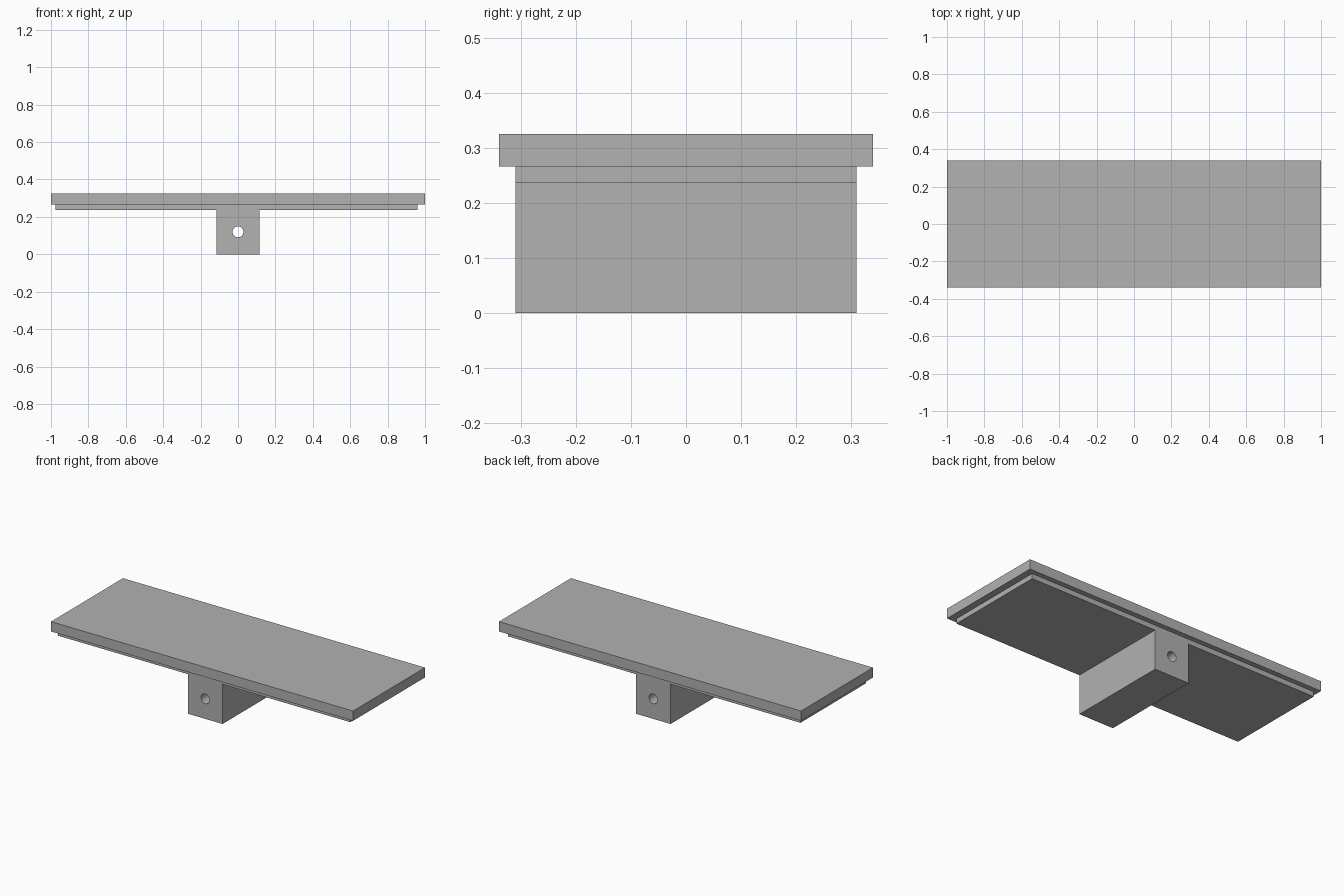
import bpy
import bmesh
from math import pi
from mathutils import Matrix, Vector

cube = bpy.data.objects.get("Cube")
if cube:
    bpy.data.objects.remove(cube, do_unlink=True)

grey = bpy.data.materials.new("plain_grey")
grey.use_nodes = True
colour = (0.445, 0.445, 0.445, 1)
grey.diffuse_color = colour
grey.node_tree.nodes["Principled BSDF"].inputs["Base Color"].default_value = colour


def make_object(name, bm):
    bmesh.ops.recalc_face_normals(bm, faces=bm.faces)
    mesh = bpy.data.meshes.new(name)
    bm.to_mesh(mesh)
    bm.free()
    mesh.materials.append(grey)
    obj = bpy.data.objects.new(name, mesh)
    bpy.context.collection.objects.link(obj)
    return obj


def extrude_profile(name, profile, y0, y1):
    """Extrude an (x, z) outline from y0 to y1."""
    bm = bmesh.new()
    face = bm.faces.new([bm.verts.new((x, y0, z)) for x, z in profile])
    ext = bmesh.ops.extrude_face_region(bm, geom=[face])
    verts = [v for v in ext["geom"] if isinstance(v, bmesh.types.BMVert)]
    bmesh.ops.translate(bm, verts=verts, vec=(0, y1 - y0, 0))
    return make_object(name, bm)


base_z, step_z, top_z = 0.237, 0.267, 0.326
half_block = 0.115

# Wide top slab
extrude_profile("top_slab", [(-1, step_z), (1, step_z), (1, top_z), (-1, top_z)], -0.34, 0.34)

# Stepped under-plate and mounting block in one T-shaped piece
left, right = 0.96, -0.975
mount = extrude_profile("under_plate_and_block", [
    (right, step_z), (right, base_z), (-half_block, base_z), (-half_block, 0),
    (half_block, 0), (half_block, base_z), (left, base_z), (left, step_z)], -0.31, 0.31)

# Round hole running front to back through the block
bm = bmesh.new()
bmesh.ops.create_cone(bm, cap_ends=True, segments=32, radius1=0.029, radius2=0.029, depth=1,
                      matrix=Matrix.Translation(Vector((0, 0, 0.12))) @ Matrix.Rotation(pi / 2, 4, "X"))
cutter = make_object("hole_cutter", bm)
cutter.hide_render = True
cutter.hide_viewport = True

hole = mount.modifiers.new("through_hole", "BOOLEAN")
hole.operation = "DIFFERENCE"
hole.solver = "EXACT"
hole.object = cutter

# Bake the cut, then smooth only the bore
bpy.context.view_layer.objects.active = mount
mount.select_set(True)
bpy.ops.object.modifier_apply(modifier=hole.name)
bpy.data.objects.remove(cutter, do_unlink=True)
bpy.ops.object.shade_smooth_by_angle()
